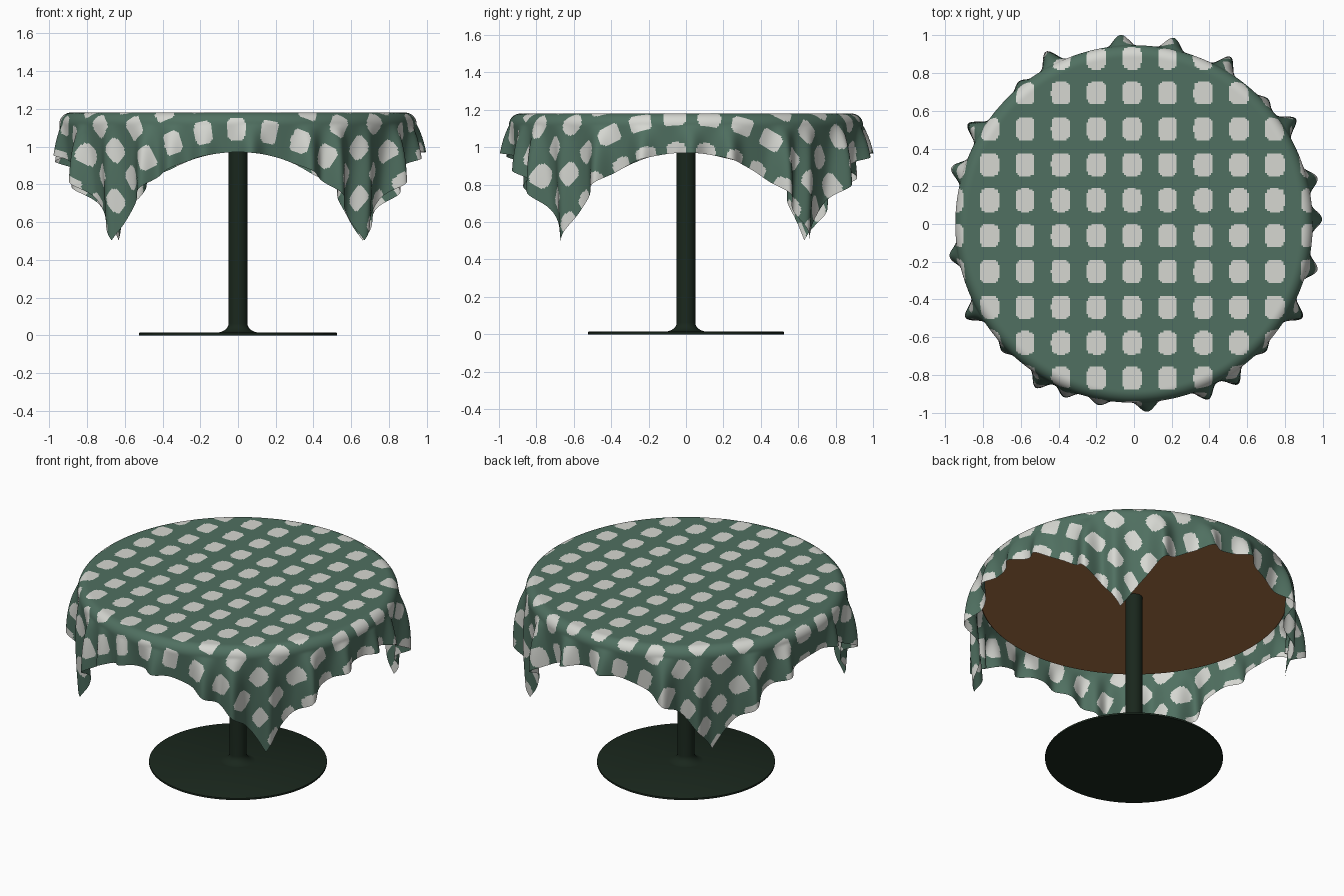
import bpy, bmesh, math

if "Cube" in bpy.data.objects:
    bpy.data.objects.remove(bpy.data.objects["Cube"])


def material(name, rgb):
    m = bpy.data.materials.new(name)
    m.diffuse_color = (*rgb, 1)
    m.use_nodes = True
    m.node_tree.nodes["Principled BSDF"].inputs["Base Color"].default_value = m.diffuse_color
    return m


GREEN = material("cloth green", (0.080, 0.162, 0.119))
CREAM = material("spot off white", (0.67, 0.68, 0.64))
IRON = material("dark green iron", (0.010, 0.020, 0.012))
WOOD = material("brown wood", (0.40, 0.17, 0.06))


def finish(name, bm, mats, angle=40):
    me = bpy.data.meshes.new(name)
    bm.to_mesh(me)
    bm.free()
    ob = bpy.data.objects.new(name, me)
    bpy.context.collection.objects.link(ob)
    for m in mats:
        me.materials.append(m)
    bpy.ops.object.select_all(action='DESELECT')
    ob.select_set(True)
    bpy.context.view_layer.objects.active = ob
    bpy.ops.object.shade_smooth_by_angle(angle=math.radians(angle))
    return ob


def lathe(name, profile, mat, n=96):
    """Revolve (radius, z) points around the z axis."""
    bm = bmesh.new()
    vs = [bm.verts.new((r, 0, z)) for r, z in profile]
    es = [bm.edges.new(p) for p in zip(vs, vs[1:])]
    bmesh.ops.spin(bm, geom=vs + es, cent=(0, 0, 0), axis=(0, 0, 1),
                   angle=2 * math.pi, steps=n)
    bmesh.ops.remove_doubles(bm, verts=bm.verts, dist=1e-5)
    bmesh.ops.recalc_face_normals(bm, faces=bm.faces)
    return finish(name, bm, [mat])


# Round foot plate and column with a flared bottom
lathe("foot_plate", [(0, 0), (0.525, 0), (0.525, 0.011), (0.52, 0.014), (0, 0.016)], IRON)
flare = [(0.115 - 0.065 * math.sin(t * math.pi / 16),
          0.062 - 0.048 * math.cos(t * math.pi / 16)) for t in range(9)]
lathe("column", [(0, 0.012)] + flare + [(0.05, 1.10), (0, 1.10)], IRON, 48)

# Wooden top
lathe("table_top", [(0, 1.095), (0.905, 1.095), (0.912, 1.102), (0.912, 1.14),
                    (0.90, 1.16), (0.87, 1.172), (0, 1.172)], WOOD)

# Tablecloth: a square sheet draped over a round rim
HALF, N = 1.13, 260
FLAT, BEND, TOP = 0.885, 0.062, 1.18
ARC = BEND * math.pi / 2
# (angle, strength) of the hanging folds
FOLDS = [(1.5, .9), (14, .9), (33, 1), (43, .5), (60, 1), (78, 1), (94, 1),
         (117, 1.05), (129, .5), (149, 1.05), (163, 1), (-170, .8), (-151, 1),
         (-136, .5), (-121, .9), (-112, .7), (-101, .6), (-86, .9), (-67, .9),
         (-57, .9), (-44, .5), (-29, 1), (-14, .9)]


def fold(deg):
    total = 0
    for a, k in FOLDS:
        d = (deg - a + 180) % 360 - 180
        total += k * math.exp(-(d / 3.4) ** 2)
    return min(total, 1.1)


def drape(u, v):
    r = math.hypot(u, v)
    if r <= FLAT:
        return u, v, TOP
    s = r - FLAT
    if s < ARC:
        rad = FLAT + BEND * math.sin(s / BEND)
        z = TOP - BEND + BEND * math.cos(s / BEND)
    else:
        s -= ARC
        grow = 1 - math.exp(-s / 0.18)
        rad = (FLAT + BEND - 0.09 * s
               + 0.125 * grow * fold(math.degrees(math.atan2(v, u))))
        z = TOP - BEND - s
    return u / r * rad, v / r * rad, z


PITCH = 0.189


def in_spot(u, v):
    du = (u + 0.01 + PITCH / 2) % PITCH - PITCH / 2
    dv = (v + 0.063 + PITCH / 2) % PITCH - PITCH / 2
    return abs(du / 0.051) ** 3.5 + abs(dv / 0.062) ** 3.5 < 1


bm = bmesh.new()
step = 2 * HALF / N
grid = [[bm.verts.new(drape(-HALF + i * step, -HALF + j * step))
         for j in range(N + 1)] for i in range(N + 1)]
for i in range(N):
    for j in range(N):
        f = bm.faces.new((grid[i][j], grid[i + 1][j], grid[i + 1][j + 1], grid[i][j + 1]))
        f.material_index = int(in_spot(-HALF + (i + .5) * step, -HALF + (j + .5) * step))
finish("tablecloth", bm, [GREEN, CREAM], 80)
